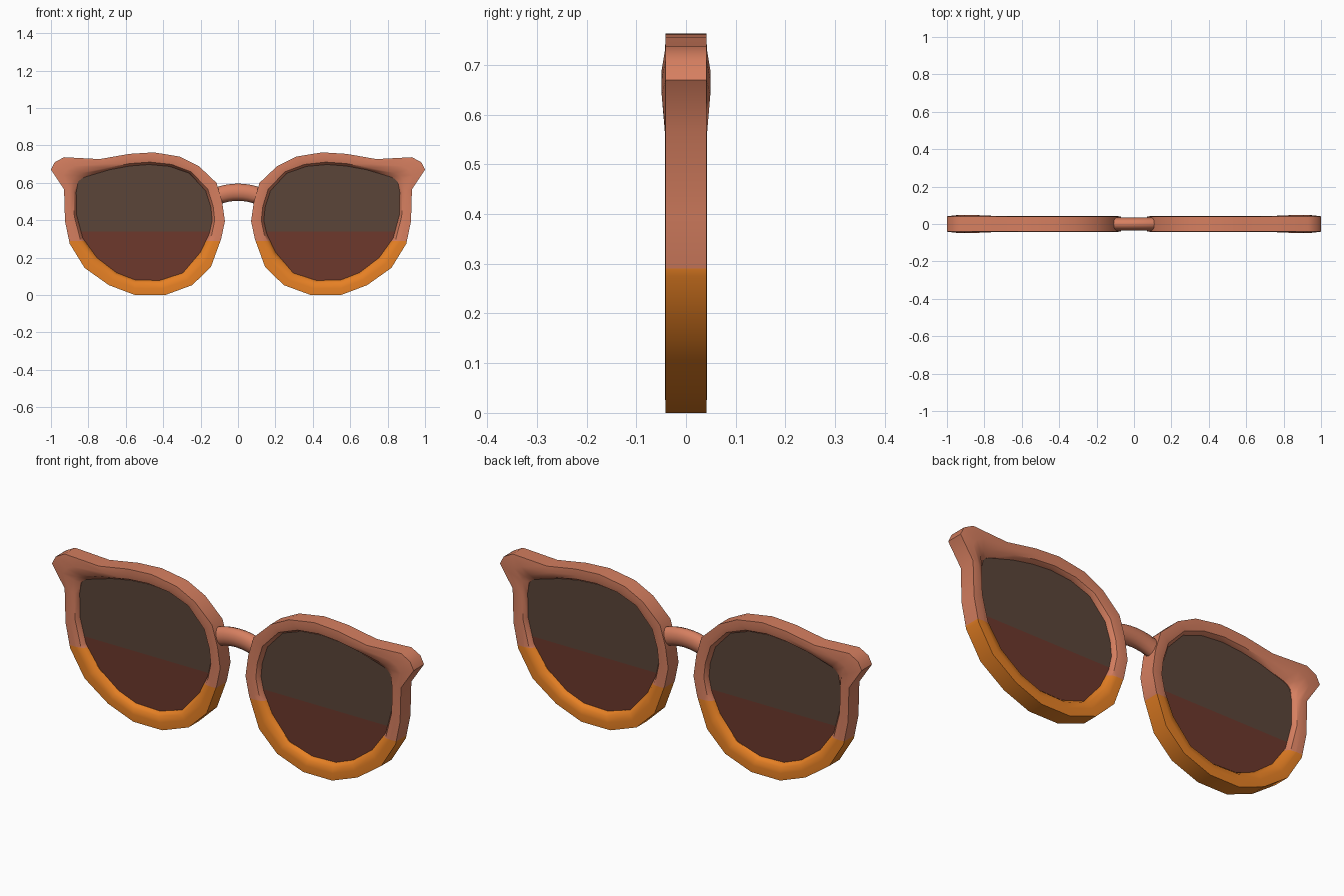
import bpy, bmesh, math
from mathutils import Vector

if "Cube" in bpy.data.objects:
    bpy.data.objects.remove(bpy.data.objects["Cube"])


def material(name, rgb):
    lin = [(c / 255 / 12.92) if c < 11 else ((c / 255 + 0.055) / 1.055) ** 2.4 for c in rgb]
    m = bpy.data.materials.new(name)
    m.diffuse_color = (*lin, 1)
    m.use_nodes = True
    m.node_tree.nodes["Principled BSDF"].inputs["Base Color"].default_value = m.diffuse_color
    return m


CORAL = material("coral frame", (214, 127, 96))
ORANGE = material("orange lower frame", (230, 128, 36))
DARK = material("dark brown lens", (91, 69, 57))
RED = material("red brown lens", (109, 56, 44))

# Front outline of one rim: outer x, outer z, inner x, inner z
RIM = [
    (1.0, .67, .855, .605), (.98, .71, .838, .622), (.93, .737, .815, .632),
    (.74, .727, .687, .67), (.58, .755, .58, .69), (.45, .763, .475, .698),
    (.31, .74, .366, .688), (.21, .69, .26, .651), (.115, .60, .173, .557),
    (.085, .50, .145, .47), (.07, .395, .138, .40), (.09, .30, .153, .33),
    (.145, .15, .20, .23), (.245, .053, .295, .118), (.39, 0, .42, .078),
    (.55, 0, .553, .082), (.69, .053, .65, .12), (.82, .145, .755, .20),
    (.90, .275, .83, .305), (.925, .395, .863, .43), (.93, .565, .865, .55),
]


def finish(name, bm, mats, split, angle=40):
    """Cut the mesh at a height and colour the faces below it."""
    if split is not None:
        bmesh.ops.bisect_plane(bm, geom=bm.verts[:] + bm.edges[:] + bm.faces[:],
                               plane_co=(0, 0, split), plane_no=(0, 0, 1))
    bmesh.ops.recalc_face_normals(bm, faces=bm.faces[:])
    for f in bm.faces:
        f.material_index = int(split is not None and f.calc_center_median().z < split)
    me = bpy.data.meshes.new(name)
    bm.to_mesh(me)
    bm.free()
    for m in mats:
        me.materials.append(m)
    ob = bpy.data.objects.new(name, me)
    bpy.context.collection.objects.link(ob)
    bpy.ops.object.select_all(action='DESELECT')
    ob.select_set(True)
    bpy.context.view_layer.objects.active = ob
    bpy.ops.object.shade_smooth_by_angle(angle=math.radians(angle))
    return ob


def loft(bm, rings, close):
    """Join rings of points with quads."""
    vs = [[bm.verts.new(p) for p in r] for r in rings]
    pairs = list(zip(vs, vs[1:])) + ([(vs[-1], vs[0])] if close else [])
    for a, b in pairs:
        for i in range(len(a)):
            j = (i + 1) % len(a)
            bm.faces.new((a[i], a[j], b[j], b[i]))
    if not close:
        bm.faces.new(vs[0])
        bm.faces.new(vs[-1])


for side, s in (("right", 1), ("left", -1)):
    # Rim: cross-section from the outer wall to the opening, fuller at the corner tip
    half = [(0, .041), (.45, .042), (.8, .037), (1, .018)]
    section = [(t, -y) for t, y in half] + [(t, y) for t, y in reversed(half)]
    rings = []
    for t, y in section:
        ring = []
        for ox, oz, ix, iz in RIM:
            tip = .007 if t == .45 and ox > .92 and oz > .6 else 0
            ring.append((s * (ox + (ix - ox) * t), y + math.copysign(tip, y), oz + (iz - oz) * t))
        rings.append(ring)
    bm = bmesh.new()
    loft(bm, rings, True)
    finish(side + "_rim", bm, (CORAL, ORANGE), .29)

    # Lens: thin plate tucked just into the rim
    bm = bmesh.new()
    loft(bm, [[(s * (.5 + (ix - .5) * 1.01), y, .39 + (iz - .39) * 1.01)
               for _, _, ix, iz in RIM] for y in (-.015, .015)], False)
    finish(side + "_lens", bm, (DARK, RED), .34)

# Bridge: oval tube along a shallow arch
bm = bmesh.new()
rings = []
for k in range(9):
    u = k / 4 - 1
    c = Vector((.115 * u, 0, .55 - .022 * u * u))
    n = Vector((.38 * u, 0, 1)).normalized()
    rings.append([c + n * (.046 * math.cos(a)) + Vector((0, .034 * math.sin(a), 0))
                  for a in (i * math.tau / 12 for i in range(12))])
loft(bm, rings, False)
finish("nose_bridge", bm, (CORAL,), None)
